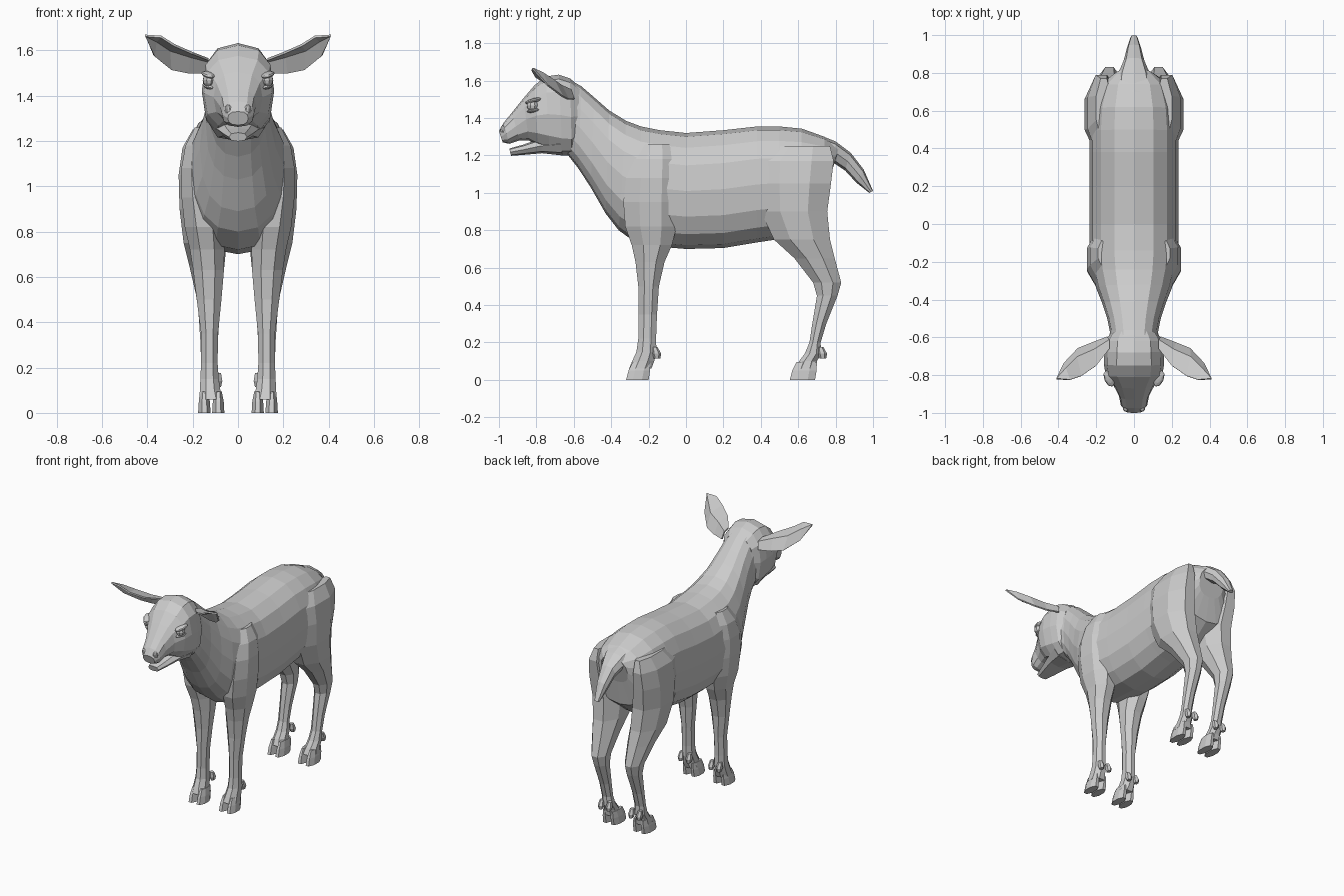
import bpy, bmesh, math
from mathutils import Vector

grey = bpy.data.materials.new("plain grey")
grey.diffuse_color = (0.6, 0.6, 0.6, 1)


def power(v, e):
    return math.copysign(abs(v) ** e, v)


def finish(name, bm, mirrored=False):
    """Turn a bmesh into a flat shaded object, optionally mirrored in x."""
    bmesh.ops.recalc_face_normals(bm, faces=bm.faces)
    me = bpy.data.meshes.new(name)
    bm.to_mesh(me)
    bm.free()
    me.materials.append(grey)
    ob = bpy.data.objects.new(name, me)
    bpy.context.collection.objects.link(ob)
    if mirrored:
        m = ob.modifiers.new("mirror", 'MIRROR')
        m.use_mirror_merge = False
    return ob


def loft(name, rings, mirrored=False):
    """Skin a list of equal point rings and cap both ends."""
    bm = bmesh.new()
    vs = [[bm.verts.new(p) for p in r] for r in rings]
    n = len(vs[0])
    for a, b in zip(vs, vs[1:]):
        for i in range(n):
            j = (i + 1) % n
            bm.faces.new((a[i], a[j], b[j], b[i]))
    bm.faces.new(vs[0])
    bm.faces.new(vs[-1])
    return finish(name, bm, mirrored)


def spine_ring(s, n, e=0.85):
    """Ring between a top and a bottom point: (top y, top z, bottom y, bottom z, half width)."""
    top, bot, w = Vector((0, s[0], s[1])), Vector((0, s[2], s[3])), s[4]
    mid, half = (top + bot) / 2, (top - bot) / 2
    out = []
    for i in range(n):
        a = 2 * math.pi * i / n
        out.append(mid + half * power(math.cos(a), e) + Vector((w * power(math.sin(a), e), 0, 0)))
    return out


def level_ring(s, n=8):
    """Horizontal ring from (z, back y, front y, inner x, outer x)."""
    z, y0, y1, x0, x1 = s
    k = 1 / math.cos(math.pi / n)
    out = []
    for i in range(n):
        a = 2 * math.pi * (i + 0.5) / n
        out.append(Vector(((x0 + x1) / 2 + (x1 - x0) / 2 * k * math.cos(a),
                           (y0 + y1) / 2 + (y1 - y0) / 2 * k * math.sin(a), z)))
    return out


# Trunk and neck
body = [(.82, 1.25, .765, 1.06, .10), (.74, 1.30, .735, .89, .19), (.62, 1.343, .60, .78, .225),
        (.50, 1.355, .48, .75, .235), (.38, 1.355, .38, .735, .235), (.20, 1.335, .20, .705, .235),
        (0, 1.32, 0, .70, .235), (-.14, 1.335, -.12, .71, .235), (-.24, 1.355, -.25, .72, .222),
        (-.32, 1.385, -.36, .80, .20), (-.41, 1.44, -.43, .89, .168), (-.49, 1.51, -.51, 1.03, .142),
        (-.56, 1.57, -.575, 1.13, .128), (-.63, 1.61, -.63, 1.20, .13)]
loft("body", [spine_ring(s, 16) for s in body])

# Skull and muzzle
head = [(-.57, 1.57, -.575, 1.25, .12), (-.62, 1.612, -.61, 1.20, .15), (-.68, 1.632, -.66, 1.20, .158),
        (-.75, 1.622, -.73, 1.22, .16), (-.81, 1.575, -.79, 1.25, .15), (-.87, 1.505, -.84, 1.28, .108),
        (-.93, 1.43, -.89, 1.28, .08), (-.975, 1.375, -.945, 1.262, .07), (-1, 1.33, -.98, 1.27, .045)]
loft("head", [spine_ring(s, 12, .8) for s in head])

# Lower jaw, leaving the mouth slightly open
jaw = [(-.68, 1.32, -.66, 1.20, .12), (-.78, 1.29, -.77, 1.212, .09),
       (-.87, 1.258, -.87, 1.203, .062), (-.945, 1.237, -.935, 1.198, .04)]
loft("lower_jaw", [spine_ring(s, 8) for s in jaw])

# Tail
tail = [(.70, 1.315, .74, 1.18, .10), (.80, 1.275, .79, 1.16, .085), (.88, 1.215, .85, 1.12, .055),
        (.95, 1.125, .91, 1.055, .038), (1.0, 1.01, .98, 1.0, .018)]
loft("tail", [spine_ring(s, 8) for s in tail])

# Legs with shoulder and thigh
front_leg = [(.06, -.305, -.185, .065, .172), (.10, -.288, -.17, .078, .168), (.15, -.265, -.158, .085, .166),
             (.22, -.255, -.16, .09, .163), (.35, -.253, -.155, .088, .163), (.5, -.255, -.145, .073, .182),
             (.63, -.27, -.115, .062, .198), (.72, -.29, -.075, .06, .212), (.82, -.325, -.05, .06, .235),
             (.95, -.335, -.045, .08, .249), (1.08, -.32, -.05, .10, .25), (1.18, -.28, -.06, .12, .232),
             (1.26, -.22, -.09, .13, .19)]
hind_leg = [(.06, .583, .695, .065, .172), (.10, .605, .70, .08, .166), (.14, .635, .722, .085, .165),
            (.20, .66, .72, .092, .163), (.30, .675, .75, .09, .165), (.45, .70, .81, .08, .175),
            (.52, .68, .83, .075, .185), (.65, .58, .795, .06, .215), (.75, .47, .77, .05, .24),
            (.90, .40, .755, .05, .258), (1.05, .385, .775, .08, .262), (1.17, .385, .79, .10, .245),
            (1.25, .46, .77, .12, .20)]
loft("front_leg", [level_ring(s) for s in front_leg], True)
loft("hind_leg", [level_ring(s) for s in hind_leg], True)

# Split hooves and dewclaws
for part, toe, heel, claw in (("front", -.32, -.20, -.16), ("hind", .555, .69, .727)):
    for side, x0, x1 in (("inner", .06, .114), ("outer", .121, .176)):
        m = (x0 + x1) / 2
        loft(f"{part}_{side}_hoof",
             [level_ring(s) for s in ((0, toe, heel, x0, x1), (.05, toe + .013, heel + .008, x0 + .003, x1 - .003),
                                      (.095, toe + .035, heel + .01, x0 + .012, x1 - .012))], True)
        loft(f"{part}_{side}_dewclaw",
             [level_ring(s, 6) for s in ((.115, claw - .01, claw + .02, m - .012, m + .012),
                                         (.14, claw - .02, claw + .024, m - .018, m + .018),
                                         (.175, claw - .02, claw + .006, m - .012, m + .012))], True)

# Ears: cupped leaves given as (front rim, ridge, back rim)
ear = [((.13, -.66, 1.56), (.13, -.615, 1.55), (.14, -.60, 1.50)),
       ((.20, -.75, 1.587), (.21, -.665, 1.572), (.22, -.63, 1.50)),
       ((.28, -.805, 1.622), (.30, -.705, 1.60), (.295, -.66, 1.515)),
       ((.34, -.825, 1.66), (.36, -.765, 1.64), (.37, -.74, 1.575))]
bm = bmesh.new()
rows = [[bm.verts.new(p) for p in r] for r in ear]
for a, b in zip(rows, rows[1:]):
    for i in (0, 1):
        bm.faces.new((a[i], a[i + 1], b[i + 1], b[i]))
tip = bm.verts.new((.41, -.82, 1.665))
for i in (0, 1):
    bm.faces.new((rows[-1][i], rows[-1][i + 1], tip))
ob = finish("ear", bm, True)
thick = ob.modifiers.new("thickness", 'SOLIDIFY')
thick.thickness = .01
thick.offset = 0


def blob(name, centre, size, tilt, turn):
    """Low-poly squashed ball, mirrored to both sides."""
    bm = bmesh.new()
    bmesh.ops.create_uvsphere(bm, u_segments=8, v_segments=6, radius=1)
    bmesh.ops.scale(bm, vec=size, verts=bm.verts)
    from mathutils import Euler
    bmesh.ops.rotate(bm, matrix=Euler((tilt, 0, turn)).to_matrix(), verts=bm.verts)
    bmesh.ops.translate(bm, vec=centre, verts=bm.verts)
    finish(name, bm, True)


# Eyes with lids and nostrils
blob("eyeball", (.130, -.822, 1.468), (.026, .032, .030), 0, -.4)
blob("upper_eyelid", (.132, -.818, 1.492), (.026, .048, .013), .25, -.4)
blob("lower_eyelid", (.128, -.815, 1.440), (.022, .040, .011), .15, -.4)
blob("nostril", (.042, -.975, 1.335), (.018, .018, .026), .3, .4)
